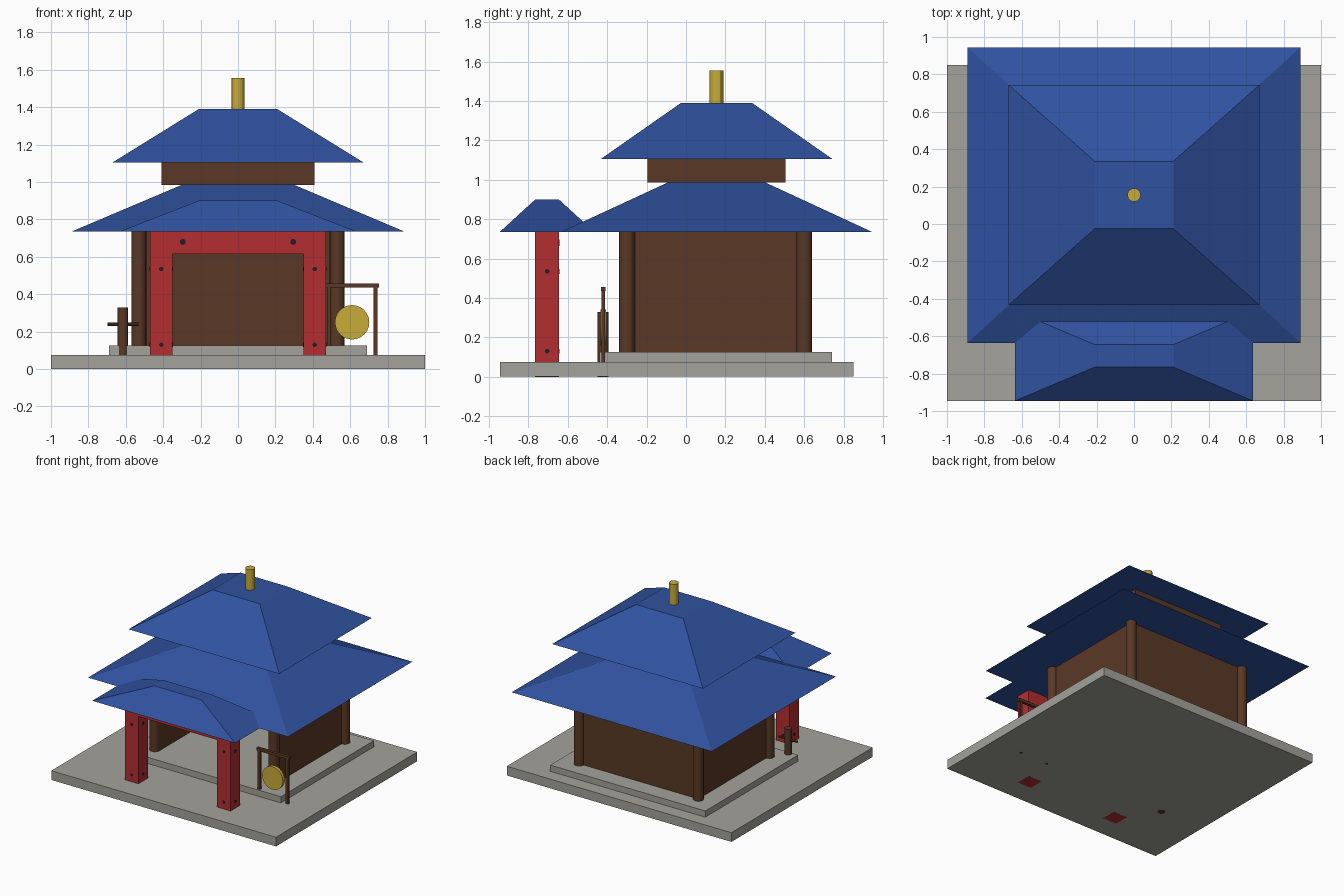
import bpy
from mathutils import Matrix, Vector

if "Cube" in bpy.data.objects:
    bpy.data.objects.remove(bpy.data.objects["Cube"], do_unlink=True)


def material(name, rgb):
    m = bpy.data.materials.new(name)
    m.use_nodes = True
    m.diffuse_color = (*rgb, 1)
    m.node_tree.nodes["Principled BSDF"].inputs["Base Color"].default_value = (*rgb, 1)
    return m


BLUE = material("blue_tile", (0.03, 0.084, 0.35))
RED = material("red_lacquer", (0.456, 0.027, 0.03))
BROWN = material("brown_wood", (0.102, 0.04, 0.019))
GREY = material("grey_stone", (0.366, 0.362, 0.328))
GOLD = material("gold_metal", (0.578, 0.413, 0.04))
DARK = material("dark_iron", (0.013, 0.013, 0.021))


def finish(name, mat):
    o = bpy.context.object
    o.name = o.data.name = name
    o.data.materials.append(mat)
    return o


def box(name, mat, x, y, z):
    """Box from (low, high) pairs along each axis."""
    lo, hi = Vector((x[0], y[0], z[0])), Vector((x[1], y[1], z[1]))
    bpy.ops.mesh.primitive_cube_add(size=1)
    o = finish(name, mat)
    o.data.transform(Matrix.Translation((lo + hi) / 2) @ Matrix.Diagonal((*(hi - lo), 1)))
    return o


def rod(name, mat, a, b, r, sides=16):
    """Cylinder between two points."""
    a, b = Vector(a), Vector(b)
    bpy.ops.mesh.primitive_cylinder_add(vertices=sides, radius=r, depth=(b - a).length)
    o = finish(name, mat)
    turn = (b - a).to_track_quat('Z', 'Y').to_matrix().to_4x4()
    o.data.transform(Matrix.Translation((a + b) / 2) @ turn)
    bpy.ops.object.shade_smooth_by_angle()
    return o


def hip_roof(name, y, z, eave, top):
    """Truncated hip roof: half sizes at the eave and at the flat top."""
    o = box(name, BLUE, (-1, 1), (-1, 1), z)
    for v in o.data.vertices:
        half = top if v.co.z > sum(z) / 2 else eave
        v.co.x *= half[0]
        v.co.y = y + v.co.y * half[1]


CY = 0.155       # centre of the hall
GY = -0.705      # centre line of the gate
FY = -0.42       # line of the gong and the standing post
EAVE = 0.735

# stone platforms
box("stone_platform", GREY, (-1, 1), (-0.945, 0.85), (0.001, 0.075))
box("stone_step", GREY, (-0.69, 0.69), (-0.44, 0.74), (0.07, 0.125))

# hall, open to the front
box("back_wall", BROWN, (-0.53, 0.53), (0.56, 0.60), (0.12, EAVE))
for s, side in ((-1, "right"), (1, "left")):
    box(side + "_wall", BROWN, sorted((s * 0.49, s * 0.53)), (-0.30, 0.60), (0.12, EAVE))
    for y, end in ((-0.30, "front"), (0.60, "back")):
        rod(f"{end}_{side}_column", BROWN, (s * 0.53, y, 0.12), (s * 0.53, y, EAVE), 0.04)

# roofs, neck and finial
hip_roof("lower_roof", CY, (EAVE, 0.985), (0.89, 0.79), (0.30, 0.25))
box("upper_storey", BROWN, (-0.41, 0.41), (CY - 0.35, CY + 0.35), (0.985, 1.105))
hip_roof("upper_roof", CY, (1.105, 1.39), (0.67, 0.588), (0.21, 0.18))
hip_roof("gate_roof", GY, (EAVE, 0.9), (0.635, 0.24), (0.21, 0.06))
rod("finial", GOLD, (0, CY, 1.38), (0, CY, 1.555), 0.036, 12)

# gate with iron pins
depth = (GY - 0.06, GY + 0.06)
pin_depth = (depth[0] - 0.002, depth[1] + 0.002)
box("gate_lintel", RED, (-0.36, 0.36), depth, (0.615, EAVE))
for s, side in ((-1, "right"), (1, "left")):
    box(side + "_gate_post", RED, sorted((s * 0.35, s * 0.47)), depth, (0, EAVE))
    rod(side + "_lintel_pin", DARK, (s * 0.295, pin_depth[0], 0.68),
        (s * 0.295, pin_depth[1], 0.68), 0.016, 10)
    for z, level in ((0.13, "lower"), (0.535, "upper")):
        rod(f"{side}_{level}_pin", DARK, (s * 0.41, pin_depth[0], z),
            (s * 0.41, pin_depth[1], z), 0.012, 10)
        rod(f"{side}_{level}_cross_pin", DARK, (s * 0.348, GY, z), (s * 0.472, GY, z), 0.012, 10)

# gong on its frame
for x, side in ((0.485, "inner"), (0.735, "outer")):
    box(side + "_gong_leg", BROWN, (x - 0.01, x + 0.01), (FY - 0.01, FY + 0.01), (0, 0.44))
box("gong_bar", BROWN, (0.465, 0.755), (FY - 0.012, FY + 0.012), (0.435, 0.457))
rod("gong", GOLD, (0.61, FY - 0.013, 0.25), (0.61, FY + 0.013, 0.25), 0.092, 24)

# standing post with a crossbar
rod("standing_post", BROWN, (-0.615, FY, 0), (-0.615, FY, 0.33), 0.028)
rod("standing_post_crossbar", BROWN, (-0.697, FY, 0.24), (-0.533, FY, 0.24), 0.009, 8)
